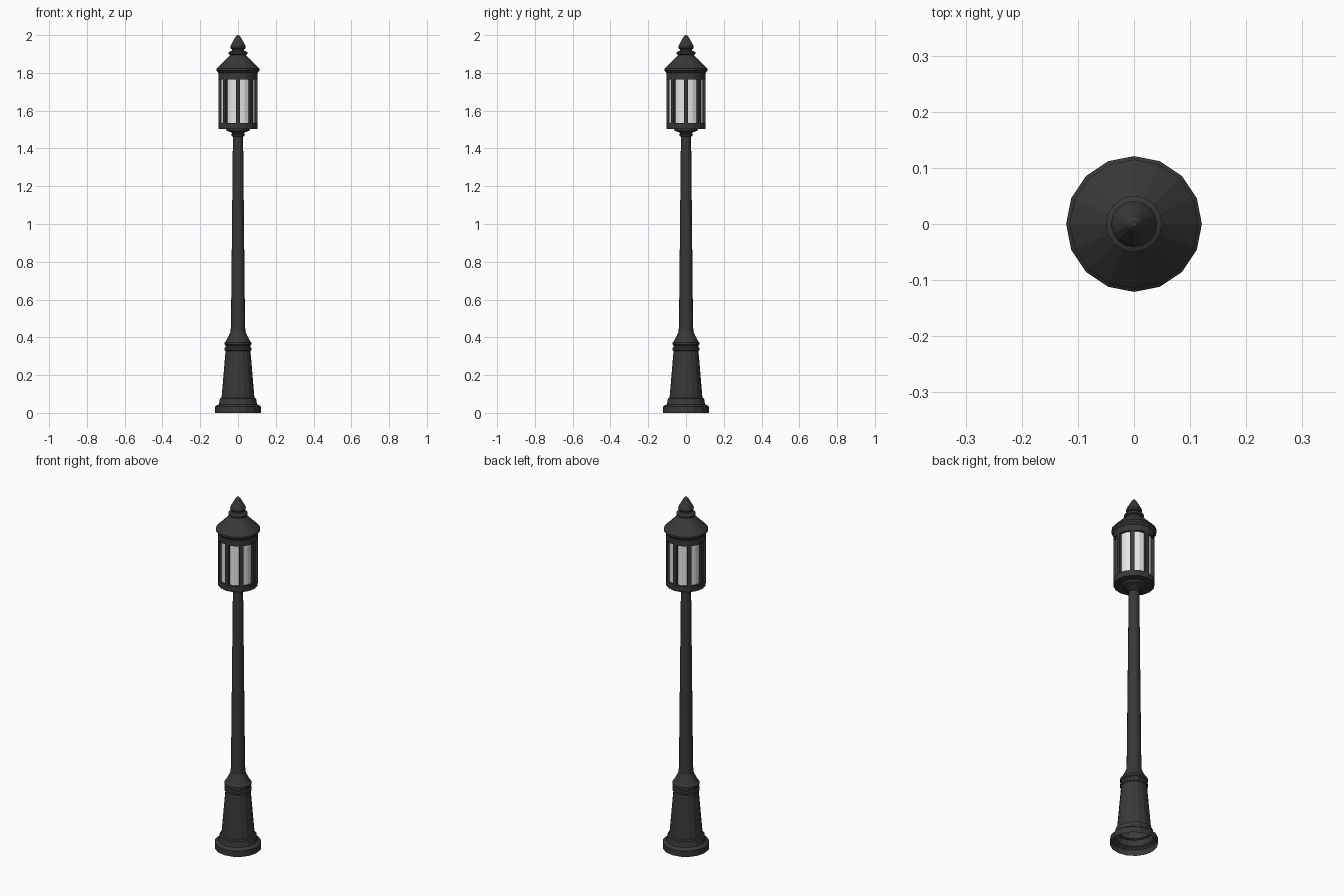
import bpy, bmesh, math

if "Cube" in bpy.data.objects:
    bpy.data.objects.remove(bpy.data.objects["Cube"])

N = 16


def material(name, rgb):
    m = bpy.data.materials.new(name)
    m.diffuse_color = (*rgb, 1)
    m.use_nodes = True
    m.node_tree.nodes["Principled BSDF"].inputs["Base Color"].default_value = m.diffuse_color
    return m


iron = material("dark_iron", (0.04, 0.04, 0.04))
glass = material("pale_glass", (0.8, 0.8, 0.8))


def finish(name, bm, mat):
    bmesh.ops.recalc_face_normals(bm, faces=bm.faces)
    me = bpy.data.meshes.new(name)
    bm.to_mesh(me)
    bm.free()
    me.materials.append(mat)
    ob = bpy.data.objects.new(name, me)
    bpy.context.collection.objects.link(ob)
    return ob


def lathe(name, profile, mat, cap_top=False, cap_bottom=False):
    """Revolve (radius, height) points into a faceted surface."""
    bm = bmesh.new()
    rings = [[bm.verts.new((r * math.cos(2 * math.pi * i / N),
                            r * math.sin(2 * math.pi * i / N), z))
              for i in range(N)] for r, z in profile]
    for a, b in zip(rings, rings[1:]):
        for i in range(N):
            j = (i + 1) % N
            bm.faces.new((a[i], a[j], b[j], b[i]))
    if cap_bottom:
        bm.faces.new(rings[0])
    if cap_top:
        bm.faces.new(rings[-1])
    return finish(name, bm, mat)


# Stepped, tapered pedestal, open underneath
lathe("pedestal", [(.121, 0), (.121, .033), (.115, .038), (.102, .045), (.098, .06),
                   (.096, .076), (.087, .08), (.066, .328), (.071, .332), (.071, .343),
                   (.065, .348), (.065, .358), (.071, .362), (.071, .373), (.064, .38),
                   (.048, .41), (.039, .43)], iron)

# Slender tapered shaft
lathe("shaft", [(.039, .43), (.037, .48), (.027, 1.465)], iron)

# Collar under the lantern
lathe("collar", [(.027, 1.462), (.034, 1.465), (.036, 1.475), (.030, 1.48), (.036, 1.485),
                 (.06, 1.493), (.064, 1.505)], iron)

# Lantern floor ring and head ring
lathe("lantern_floor", [(.104, 1.503), (.104, 1.535), (.09, 1.535)], iron,
      cap_bottom=True, cap_top=True)
lathe("lantern_head", [(.09, 1.765), (.104, 1.765), (.104, 1.805)], iron,
      cap_bottom=True, cap_top=True)

# Glass cylinder
lathe("lantern_glass", [(.092, 1.535), (.092, 1.765)], glass)

# Eight upright glazing bars
bm = bmesh.new()
for k in range(8):
    a = k * math.pi / 4
    c, s = math.cos(a), math.sin(a)
    box = bmesh.ops.create_cube(bm, size=1)["verts"]
    for v in box:
        r, t, z = .096 + v.co.x * .014, v.co.y * .022, 1.65 + v.co.z * .232
        v.co = (r * c - t * s, r * s + t * c, z)
finish("glazing_bars", bm, iron)

# Conical roof with a thin eave
lathe("roof", [(.104, 1.80), (.115, 1.812), (.115, 1.822), (.107, 1.83), (.045, 1.892),
               (.04, 1.897)], iron, cap_bottom=True, cap_top=True)

# Ringed finial with pointed tip
lathe("finial", [(.04, 1.895), (.05, 1.9), (.05, 1.91), (.034, 1.917), (.03, 1.924),
                 (.038, 1.928), (.041, 1.938), (.036, 1.95), (.012, 1.993), (.005, 2.0)],
      iron, cap_top=True)
